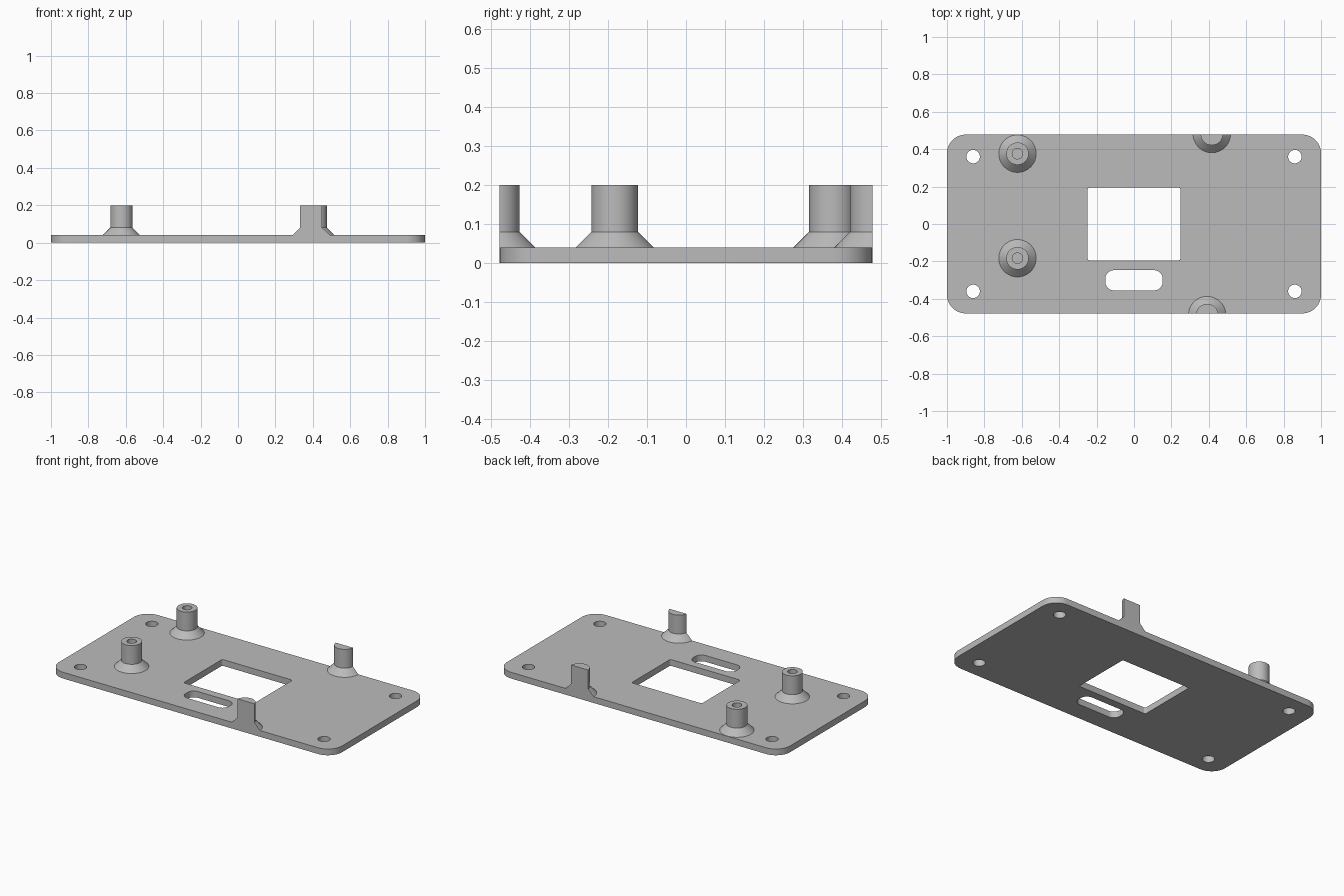
import bpy, bmesh
from math import pi, sin, cos
from mathutils import Vector

cube = bpy.data.objects.get("Cube")
if cube:
    bpy.data.objects.remove(cube, do_unlink=True)

HALF_X, HALF_Y, THICK = 1.0, 0.478, 0.04

grey = bpy.data.materials.new("plain_grey")
grey.use_nodes = True
grey.diffuse_color = (0.5, 0.5, 0.5, 1)
grey.node_tree.nodes["Principled BSDF"].inputs["Base Color"].default_value = (0.5, 0.5, 0.5, 1)


def finish(obj):
    obj.data.materials.clear()
    obj.data.materials.append(grey)
    bpy.ops.object.select_all(action='DESELECT')
    obj.select_set(True)
    bpy.context.view_layer.objects.active = obj
    bpy.ops.object.shade_smooth_by_angle(angle=pi / 6)


def rounded_rect(cx, cy, hx, hy, r, steps=10):
    """Outline of a rectangle with rounded corners; a circle when hx = hy = r."""
    points = []
    for quarter, (sx, sy) in enumerate([(1, 1), (-1, 1), (-1, -1), (1, -1)]):
        for i in range(steps + 1):
            a = (quarter + i / steps) * pi / 2
            p = Vector((cx + sx * (hx - r) + r * cos(a), cy + sy * (hy - r) + r * sin(a)))
            if not points or (p - points[-1]).length > 1e-4:
                points.append(p)
    if (points[0] - points[-1]).length < 1e-4:
        points.pop()
    return points


# Base plate: outer outline with window, slot and corner holes
outlines = [
    rounded_rect(0, 0, HALF_X, HALF_Y, 0.1),
    rounded_rect(0, 0, 0.248, 0.195, 0.012, 5),
    rounded_rect(0, -0.301, 0.153, 0.054, 0.045),
]
outlines += [rounded_rect(sx * 0.86, sy * 0.36, 0.036, 0.036, 0.036)
             for sx in (-1, 1) for sy in (-1, 1)]

curve = bpy.data.curves.new("plate_outline", 'CURVE')
curve.dimensions = '2D'
curve.fill_mode = 'BOTH'
curve.extrude = THICK / 2
for outline in outlines:
    spline = curve.splines.new('POLY')
    spline.points.add(len(outline) - 1)
    for point, p in zip(spline.points, outline):
        point.co = (p.x, p.y, 0, 1)
    spline.use_cyclic_u = True
helper = bpy.data.objects.new("plate_outline", curve)
bpy.context.collection.objects.link(helper)
mesh = bpy.data.meshes.new_from_object(
    helper.evaluated_get(bpy.context.evaluated_depsgraph_get()))
bpy.data.objects.remove(helper, do_unlink=True)

bm = bmesh.new()
bm.from_mesh(mesh)
bmesh.ops.remove_doubles(bm, verts=bm.verts, dist=1e-5)
bmesh.ops.translate(bm, verts=bm.verts, vec=(0, 0, THICK / 2))
bmesh.ops.recalc_face_normals(bm, faces=bm.faces)
bm.to_mesh(mesh)
bm.free()
plate = bpy.data.objects.new("base_plate", mesh)
bpy.context.collection.objects.link(plate)
finish(plate)

# Standoffs: turned posts with a flared foot, trimmed flush with the plate edge
BORED = [(0, 0.04), (0.1, 0.04), (0.06, 0.08), (0.06, 0.2),
         (0.028, 0.2), (0.028, 0.08), (0, 0.08)]
SOLID = BORED[:4] + [(0, 0.2)]


def standoff(name, x, y, profile):
    bm = bmesh.new()
    verts = [bm.verts.new((r, 0, z)) for r, z in profile]
    edges = [bm.edges.new(pair) for pair in zip(verts, verts[1:])]
    bmesh.ops.spin(bm, geom=verts + edges, cent=(0, 0, 0), axis=(0, 0, 1),
                   angle=2 * pi, steps=48)
    bmesh.ops.remove_doubles(bm, verts=bm.verts, dist=1e-5)
    bmesh.ops.translate(bm, verts=bm.verts, vec=(x, y, 0))
    if abs(y) + 0.1 > HALF_Y:
        side = 1 if y > 0 else -1
        bmesh.ops.bisect_plane(bm, geom=bm.verts[:] + bm.edges[:] + bm.faces[:],
                               plane_co=(0, side * HALF_Y, 0),
                               plane_no=(0, side, 0), clear_outer=True)
        rim = [e for e in bm.edges if e.is_boundary]
        bmesh.ops.holes_fill(bm, edges=rim, sides=0)
    bmesh.ops.recalc_face_normals(bm, faces=bm.faces)
    mesh = bpy.data.meshes.new(name)
    bm.to_mesh(mesh)
    bm.free()
    obj = bpy.data.objects.new(name, mesh)
    bpy.context.collection.objects.link(obj)
    finish(obj)


standoff("back_right_standoff", -0.623, 0.376, BORED)
standoff("front_right_standoff", -0.623, -0.183, BORED)
standoff("back_left_half_standoff", 0.416, 0.481, SOLID)
standoff("front_left_half_standoff", 0.391, -0.487, SOLID)
